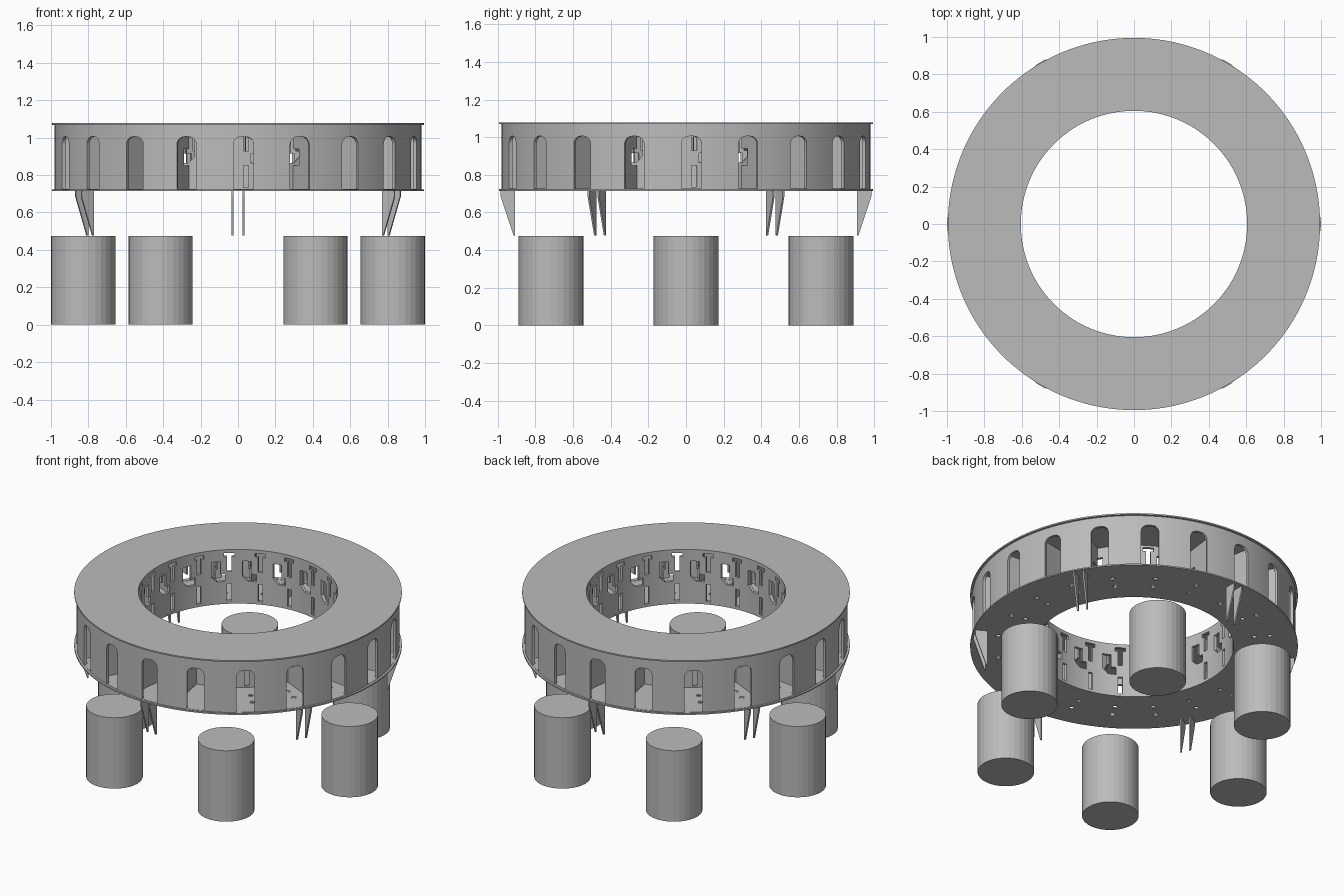
import bpy, bmesh, math
from mathutils import Matrix, Vector

cube = bpy.data.objects.get("Cube")
if cube:
    bpy.data.objects.remove(cube)

grey = bpy.data.materials.new("plain grey")
grey.use_nodes = True
grey.diffuse_color = (0.5, 0.5, 0.5, 1)
grey.node_tree.nodes["Principled BSDF"].inputs["Base Color"].default_value = (0.5, 0.5, 0.5, 1)

BAYS, STEP = 20, 18
FLOOR, CEILING, PLATE = 0.715, 1.078, 0.009
RIM, OUTER, INNER, WALL = 0.995, 0.981, 0.605, 0.018


def finish(name, bm):
    bmesh.ops.recalc_face_normals(bm, faces=bm.faces)
    mesh = bpy.data.meshes.new(name)
    bm.to_mesh(mesh)
    bm.free()
    mesh.materials.append(grey)
    obj = bpy.data.objects.new(name, mesh)
    bpy.context.collection.objects.link(obj)
    return obj


def prism(bm, points, offset, turn):
    """Extrude a closed outline by an offset, then turn it about the z axis."""
    rot = Matrix.Rotation(math.radians(turn), 3, 'Z')
    low = [bm.verts.new(rot @ Vector(p)) for p in points]
    high = [bm.verts.new(rot @ (Vector(p) + Vector(offset))) for p in points]
    bm.faces.new(low)
    bm.faces.new(high)
    n = len(low)
    for i in range(n):
        j = (i + 1) % n
        bm.faces.new((low[i], low[j], high[j], high[i]))


def through_wall(bm, outline, radius, turn):
    """Cutter for a (sideways, height) outline, running outwards through a wall."""
    prism(bm, [(radius - 0.06, t, z) for t, z in outline], (0.12, 0, 0), turn)


def radial_plate(bm, outline, side, thick, turn):
    """Upright plate from a (radius, height) outline."""
    prism(bm, [(r, side - thick / 2, z) for r, z in outline], (0, thick, 0), turn)


def annulus(name, r_in, r_out, z0, z1, steps=160):
    bm = bmesh.new()
    rings = []
    for i in range(steps):
        a = math.tau * i / steps
        rings.append([bm.verts.new((r * math.cos(a), r * math.sin(a), z))
                      for r, z in ((r_in, z0), (r_out, z0), (r_out, z1), (r_in, z1))])
    for i, ring in enumerate(rings):
        after = rings[(i + 1) % steps]
        for k in range(4):
            m = (k + 1) % 4
            bm.faces.new((ring[k], after[k], after[m], ring[m]))
    return finish(name, bm)


def cut(obj, bm):
    """Subtract the cutter, keep the result and drop the cutter."""
    cutter = finish("cutter", bm)
    cutter.hide_render = True
    mod = obj.modifiers.new("openings", 'BOOLEAN')
    mod.operation, mod.solver, mod.object = 'DIFFERENCE', 'EXACT', cutter
    graph = bpy.context.evaluated_depsgraph_get()
    mesh = bpy.data.meshes.new_from_object(obj.evaluated_get(graph))
    obj.modifiers.clear()
    obj.data = mesh
    bpy.data.objects.remove(cutter)


def box(t0, t1, z0, z1):
    return [(t0, z0), (t1, z0), (t1, z1), (t0, z1)]


# Top and bottom plates, the bottom one with pairs of small holes
top_plate = annulus("top_plate", INNER, RIM, CEILING - PLATE, CEILING)
bottom_plate = annulus("bottom_plate", INNER, RIM, FLOOR, FLOOR + PLATE)
bm = bmesh.new()
for i in range(BAYS):
    for r in (0.74, 0.835):
        disc = [(r + 0.015 * math.cos(k * math.tau / 12), 0.015 * math.sin(k * math.tau / 12), FLOOR - 0.05)
                for k in range(12)]
        prism(bm, disc, (0, 0, 0.1), 5 + STEP * i)
cut(bottom_plate, bm)

# Outer wall with round-cornered windows
z0, z1 = FLOOR + PLATE, CEILING - PLATE
outer_wall = annulus("outer_wall", OUTER - WALL, OUTER, z0, z1)
half, top, corner = 0.054, 1.005, 0.042
arch = [(-half, z0 + 0.002), (half, z0 + 0.002)]
for side, start in ((1, 0), (-1, 90)):
    for k in range(6):
        a = math.radians(start + 18 * k)
        arch.append((side * (half - corner) + corner * math.cos(a), top - corner + corner * math.sin(a)))
bm = bmesh.new()
for i in range(BAYS):
    through_wall(bm, arch, OUTER, 1.7 + STEP * i)
cut(outer_wall, bm)

# Inner wall with a T-slot, a hooked pocket and a low slot in each bay
inner_wall = annulus("inner_wall", INNER, INNER + WALL, z0, z1)
tee = [(-0.014, 0.93), (0.014, 0.93), (0.014, 1.03), (0.032, 1.03),
       (0.032, 1.055), (-0.032, 1.055), (-0.032, 1.03), (-0.014, 1.03)]
pocket = [(0.025, 0.865), (0.075, 0.865), (0.11, 0.9), (0.11, 1.0), (0.055, 1.0),
          (0.055, 0.915), (0.025, 0.915)]
bm = bmesh.new()
for i in range(BAYS):
    for outline in (tee, pocket, box(-0.014, 0.014, z0 + 0.01, 0.85)):
        through_wall(bm, outline, INNER + WALL / 2, 4 + STEP * i)
cut(inner_wall, bm)

# Radial partitions between the bays, notched next to the inner wall
bm = bmesh.new()
r0, r1 = INNER + WALL, OUTER - WALL
partition = [(r0, z0), (r1, z0), (r1, z1), (r0, z1), (r0, 0.94), (0.69, 0.94), (0.69, 0.85), (r0, 0.85)]
for i in range(BAYS):
    radial_plate(bm, partition, 0, 0.012, 10.7 + STEP * i)
partitions = finish("partitions", bm)

# Pairs of pointed fins under the ring, between the posts
bm = bmesh.new()
fin = [(0.91, FLOOR), (0.985, FLOOR), (0.985, 0.685), (0.917, 0.478), (0.91, 0.478)]
for i in range(6):
    for side in (-0.03, 0.03):
        radial_plate(bm, fin, side, 0.01, 30 + 60 * i)
fins = finish("fins", bm)

# Six round posts
for i in range(6):
    a = math.radians(60 * i)
    bm = bmesh.new()
    bmesh.ops.create_cone(bm, cap_ends=True, segments=32, radius1=0.172, radius2=0.172, depth=0.475,
                          matrix=Matrix.Translation((0.828 * math.cos(a), 0.828 * math.sin(a), 0.2375)))
    finish("post_%d" % (i + 1), bm)

# Smooth the ring while keeping its edges sharp
for obj in (top_plate, bottom_plate, outer_wall, inner_wall):
    bpy.ops.object.select_all(action='DESELECT')
    obj.select_set(True)
    bpy.context.view_layer.objects.active = obj
    bpy.ops.object.shade_smooth_by_angle(angle=math.radians(30))
